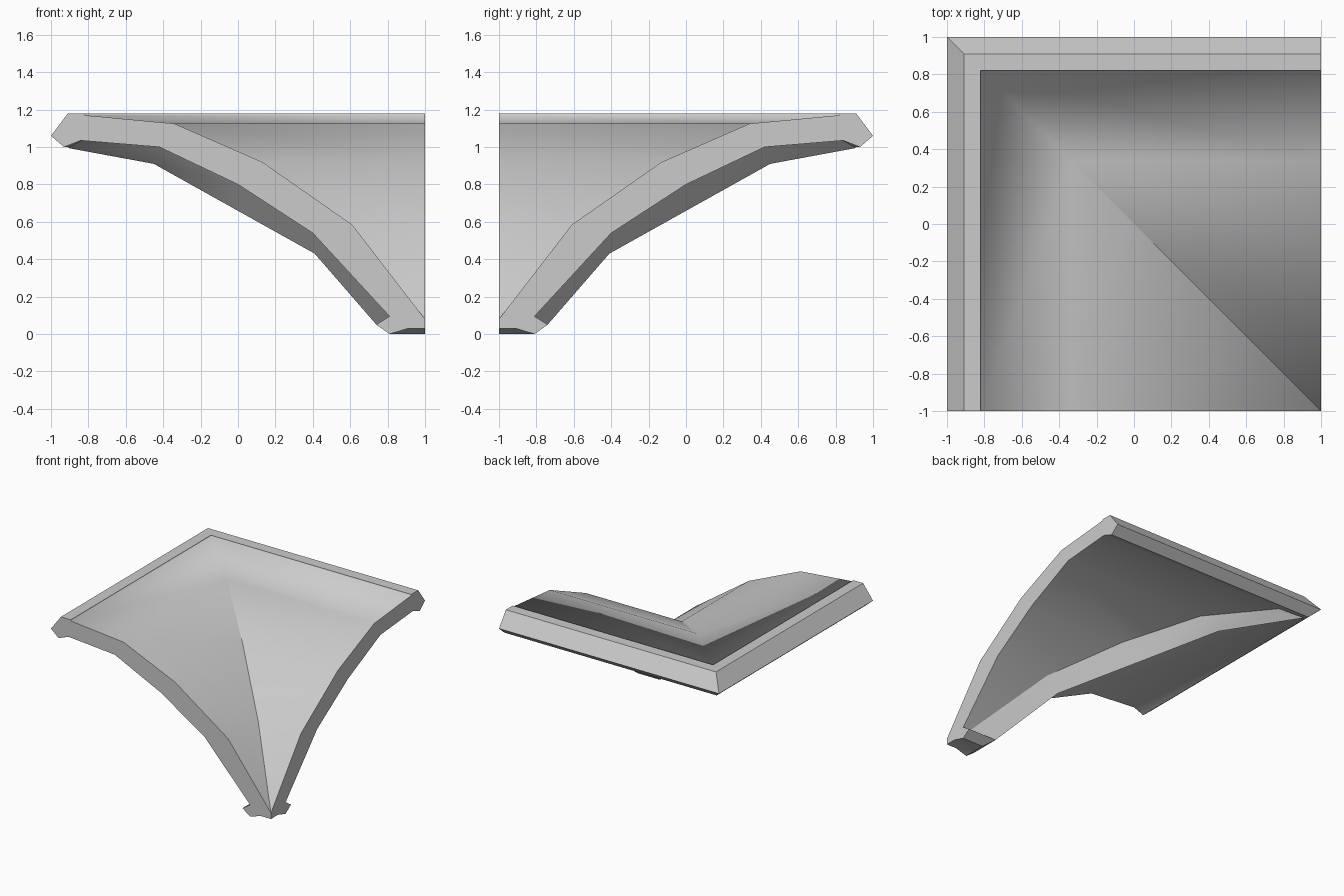
import bpy
import bmesh
from math import radians

cube = bpy.data.objects.get("Cube")
if cube:
    bpy.data.objects.remove(cube, do_unlink=True)

grey = bpy.data.materials.new("light_grey")
grey.use_nodes = True
grey.diffuse_color = (0.6, 0.6, 0.6, 1)
grey.node_tree.nodes["Principled BSDF"].inputs["Base Color"].default_value = (0.6, 0.6, 0.6, 1)

# Cross-section pieces as (x, z): rim, curved top, foot, curved underside, rim lip
RIM = [(-1, 1.06), (-0.91, 1.18), (-0.82, 1.18)]
TOP = [(-0.82, 1.17), (-0.34, 1.125), (0.13, 0.92), (0.61, 0.585), (1, 0.08)]
FOOT = [(1, 0.03), (0.91, 0.03), (0.81, 0), (0.74, 0.05)]
UNDER = [(0.81, 0.095), (0.4, 0.54), (0, 0.8), (-0.42, 1), (-0.84, 1.035)]
LIP = [(-0.93, 1)]
RIDGE = [(0.74, 0.05), (0.41, 0.43), (-0.02, 0.67), (-0.45, 0.91), (-0.91, 0.995)]


def mirrored(points):
    """Reflect points across the diagonal plane y = -x."""
    return [(-y, -x, z) for x, y, z in points]


def add_face(bm, verts):
    unique = list(dict.fromkeys(verts))
    if len(unique) > 2:
        bm.faces.new(unique)


def make_object(name, loops, closed, caps, soft=lambda edge: False):
    """Join matching point loops with faces; vertices are shared where points meet."""
    bm = bmesh.new()
    cache = {}

    def vert(p):
        key = tuple(round(c, 4) for c in p)
        if key not in cache:
            cache[key] = bm.verts.new(key)
        return cache[key]

    rows = [[vert(p) for p in loop] for loop in loops]
    pairs = list(zip(rows, rows[1:]))
    if closed:
        pairs.append((rows[-1], rows[0]))
    count = len(rows[0])
    for a, b in pairs:
        for i in range(count if not closed else count - 1):
            j = (i + 1) % count
            add_face(bm, [a[i], a[j], b[j], b[i]])
    for cap in caps(rows):
        add_face(bm, cap)
    bmesh.ops.recalc_face_normals(bm, faces=bm.faces[:])

    # Smooth curves, crisp corners
    for face in bm.faces:
        face.smooth = True
    for edge in bm.edges:
        edge.smooth = edge.calc_face_angle(0) < radians(30) or soft(edge)

    mesh = bpy.data.meshes.new(name)
    bm.to_mesh(mesh)
    bm.free()
    mesh.materials.append(grey)
    obj = bpy.data.objects.new(name, mesh)
    bpy.context.collection.objects.link(obj)
    return obj


# Two wings of the vault, meeting in a mitre along the diagonal
section = RIM + TOP + FOOT + UNDER + LIP
front_end = [(x, -1, z) for x, z in section]
mitre = [(x, -x, z) for x, z in section]


def rim_seam(edge):
    return all(abs(v.co.z - TOP[0][1]) < 0.001 for v in edge.verts) and len(edge.link_faces) == 2 \
        and all(abs(f.normal.x) < 0.9 or abs(f.normal.z) < 0.1 for f in edge.link_faces) \
        and not any(abs(f.normal.x + f.normal.y) > 0.9 and f.calc_area() > 0.1 for f in edge.link_faces)


make_object("corner_vault", [front_end, mitre, mirrored(front_end)], False,
            lambda rows: [rows[0], rows[-1]], rim_seam)

# Wedge-shaped rib under the diagonal
HALF = 0.12
side = [(x, -x - HALF, z) for x, z in UNDER]
ridge = [(x, -x, z) for x, z in RIDGE]
make_object("diagonal_rib", [side, ridge, mirrored(side)], True,
            lambda rows: [[r[0] for r in rows], [r[-1] for r in rows]])
